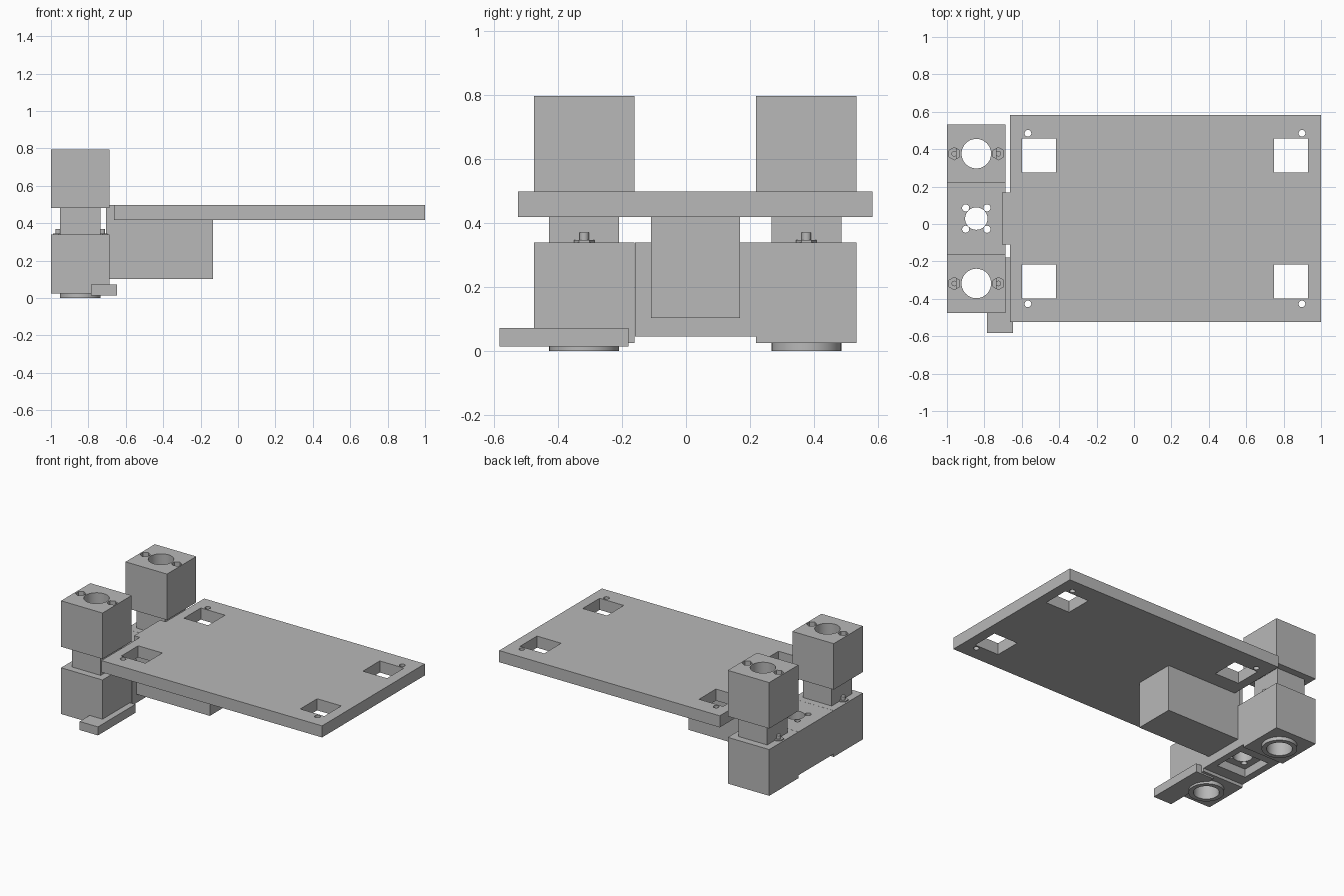
import bpy, bmesh, math
from mathutils import Matrix, Vector

cube = bpy.data.objects.get("Cube")
if cube:
    bpy.data.objects.remove(cube, do_unlink=True)

grey = bpy.data.materials.new("plain_grey")
GREY = (0.48, 0.48, 0.48, 1)
grey.use_nodes = True
grey.diffuse_color = GREY
grey.node_tree.nodes["Principled BSDF"].inputs["Base Color"].default_value = GREY

MID = 0.029            # symmetry line in y
POST_X = -0.843        # line of the bores
POST_Y = 0.347         # bore offset from MID
BOLT = 0.118           # bolt offset from the bore


def box(x, y, z):
    """Box given as three (low, high) ranges."""
    def add(bm):
        size = Vector((x[1] - x[0], y[1] - y[0], z[1] - z[0]))
        mid = Vector((x[0] + x[1], y[0] + y[1], z[0] + z[1])) / 2
        bmesh.ops.create_cube(bm, size=1, matrix=Matrix.Translation(mid) @ Matrix.Diagonal((*size, 1)))
    return add


def rod(x, y, r, z, sides=40):
    """Upright prism or cylinder."""
    def add(bm):
        bmesh.ops.create_cone(bm, cap_ends=True, segments=sides, radius1=r, radius2=r, depth=z[1] - z[0],
                              matrix=Matrix.Translation((x, y, sum(z) / 2)))
    return add


def new_object(name, shapes):
    bm = bmesh.new()
    for add in shapes:
        add(bm)
    mesh = bpy.data.meshes.new(name)
    bm.to_mesh(mesh)
    bm.free()
    mesh.materials.append(grey)
    obj = bpy.data.objects.new(name, mesh)
    bpy.context.collection.objects.link(obj)
    return obj


def part(name, shapes, *cut_sets):
    """Solid part with each set of cutters removed from it."""
    obj = new_object(name, shapes)
    bpy.ops.object.select_all(action='DESELECT')
    bpy.context.view_layer.objects.active = obj
    obj.select_set(True)
    for cuts in cut_sets:
        cutter = new_object("cutter", cuts)
        cutter.hide_render = True
        mod = obj.modifiers.new("cut", 'BOOLEAN')
        mod.operation = 'DIFFERENCE'
        mod.solver = 'EXACT'
        mod.object = cutter
        bpy.ops.object.modifier_apply(modifier=mod.name)
        bpy.data.objects.remove(cutter, do_unlink=True)
    bpy.ops.object.shade_smooth_by_angle(angle=math.radians(30))
    return obj


def around(c, half):
    return (c - half, c + half)


THROUGH = (-0.2, 1.2)
BEAM_X = (-1, -0.688)

# Base plate with four windows, four screw holes and a tab
windows = [box(around(x, 0.091), around(MID + s * 0.337, 0.091), THROUGH)
           for x in (-0.509, 0.839) for s in (-1, 1)]
screws = [rod(x, MID + s * 0.456, 0.018, THROUGH, 24) for x in (-0.567, 0.898) for s in (-1, 1)]
part("base_plate", [box((-0.662, 1), around(MID, 0.553), (0.418, 0.497))], windows + screws)
part("plate_tab", [box((-0.705, -0.662), around(MID, 0.139), (0.418, 0.497))])

# Box hanging under the plate
part("under_box", [box((-0.705, -0.135), around(MID, 0.139), (0.103, 0.418))])

# Middle block with a sensor style hole pattern and a square recess below
pattern = [rod(POST_X, MID, 0.06, THROUGH)]
pattern += [rod(POST_X + a * 0.057, MID + b * 0.057, 0.019, THROUGH, 24) for a in (-1, 1) for b in (-1, 1)]
recess = [box(around(POST_X, 0.11), around(MID, 0.11), (-0.1, 0.1))]
part("middle_block", [box(BEAM_X, around(MID, 0.189), (0.044, 0.339))], recess, pattern)

# Two bored posts: ring, lower block, neck, upper block and bolts
for side, s in (("front", -1), ("back", 1)):
    y = MID + s * POST_Y
    span = around(y, 0.157)
    bore = [rod(POST_X, y, 0.079, THROUGH)]
    bolt_x = (POST_X - BOLT, POST_X + BOLT)
    sockets = [rod(x, y, 0.033, THROUGH, 6) for x in bolt_x]
    part(side + "_bottom_ring", [rod(POST_X, y, 0.109, (0, 0.024))], bore)
    part(side + "_lower_block", [box(BEAM_X, span, (0.024, 0.339))], bore)
    part(side + "_neck", [box(around(POST_X, 0.108), around(y, 0.109), (0.339, 0.482))], bore)
    part(side + "_upper_block", [box(BEAM_X, span, (0.482, 0.795))], bore, sockets)
    for x, end in zip(bolt_x, ("right", "left")):
        part(f"{side}_{end}_nut", [rod(x, y, 0.032, (0.335, 0.346), 6)])
        part(f"{side}_{end}_bolt", [rod(x, y, 0.015, (0.335, 0.369), 20)])

# Side foot under the front post, cleared for the bore
part("side_foot", [box((-0.785, -0.647), (-0.583, -0.18), (0.014, 0.072))],
     [rod(POST_X, MID - POST_Y, 0.079, THROUGH)])
